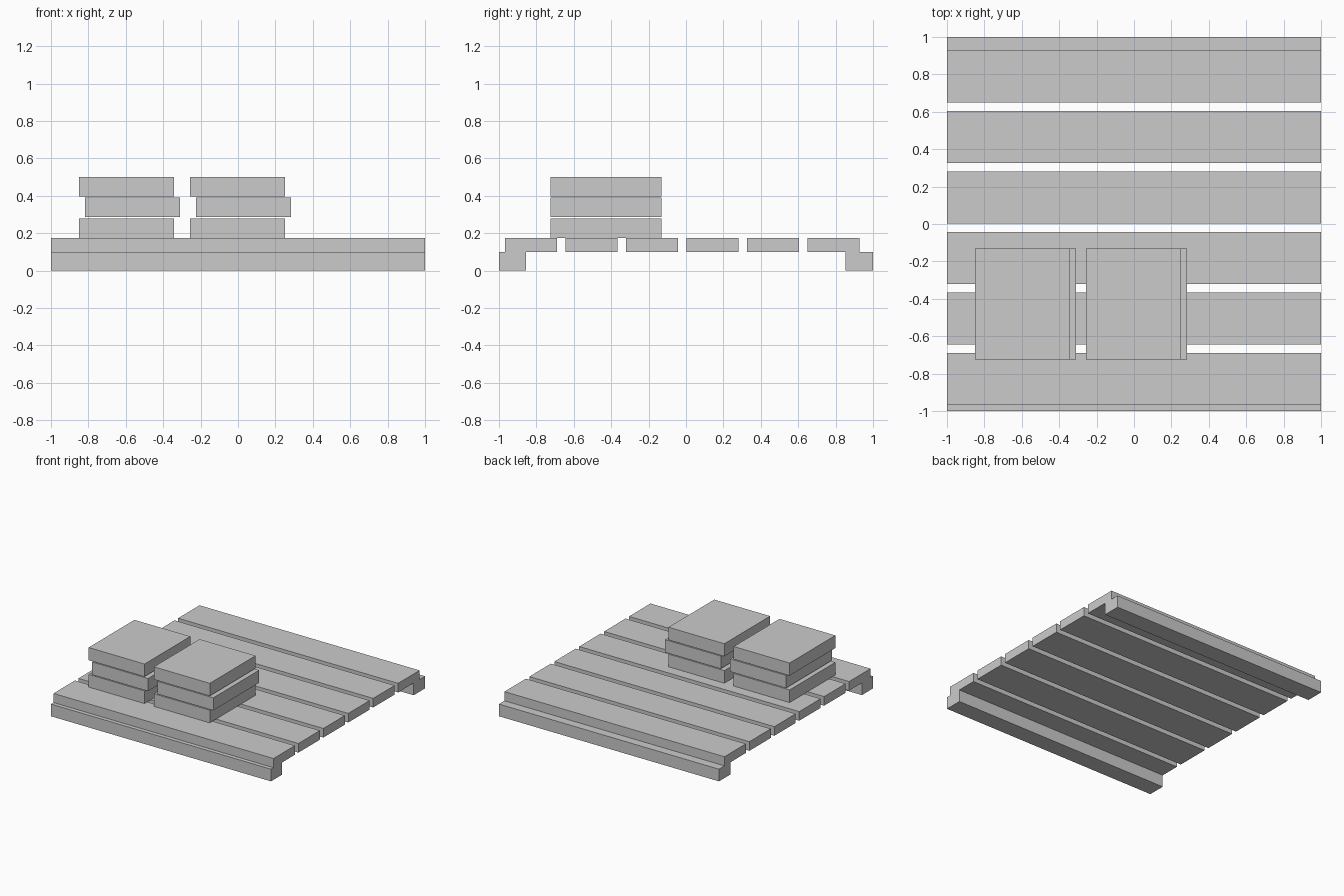
import bpy

if "Cube" in bpy.data.objects:
    bpy.data.objects.remove(bpy.data.objects["Cube"])


def box(name, x0, x1, y0, y1, z0, z1):
    bpy.ops.mesh.primitive_cube_add(
        size=1, location=((x0 + x1) / 2, (y0 + y1) / 2, (z0 + z1) / 2))
    ob = bpy.context.object
    ob.name = name
    ob.scale = (x1 - x0, y1 - y0, z1 - z0)
    bpy.ops.object.transform_apply(location=False, rotation=False, scale=True)
    return ob


BEARER_TOP, DECK_TOP = 0.10, 0.175

# Two bearers along the front and back edges
box("front_bearer", -1, 1, -1, -0.855, 0, BEARER_TOP)
box("back_bearer", -1, 1, 0.852, 1, 0, BEARER_TOP)

# Six evenly spaced deck slats, set slightly toward the front
for i in range(6):
    y = -0.967 + i * 0.3235
    box(f"deck_slat_{i + 1}", -1, 1, y, y + 0.278, BEARER_TOP, DECK_TOP)

# Two stacks of three slabs, the middle slab shifted sideways
for s, x in enumerate((-0.85, -0.257)):
    for level in range(3):
        sx = x + (0.032 if level == 1 else 0)
        z = DECK_TOP + level * 0.1105
        box(f"stack_{s + 1}_slab_{level + 1}", sx, sx + 0.508,
            -0.725, -0.131, z, z + 0.104)
